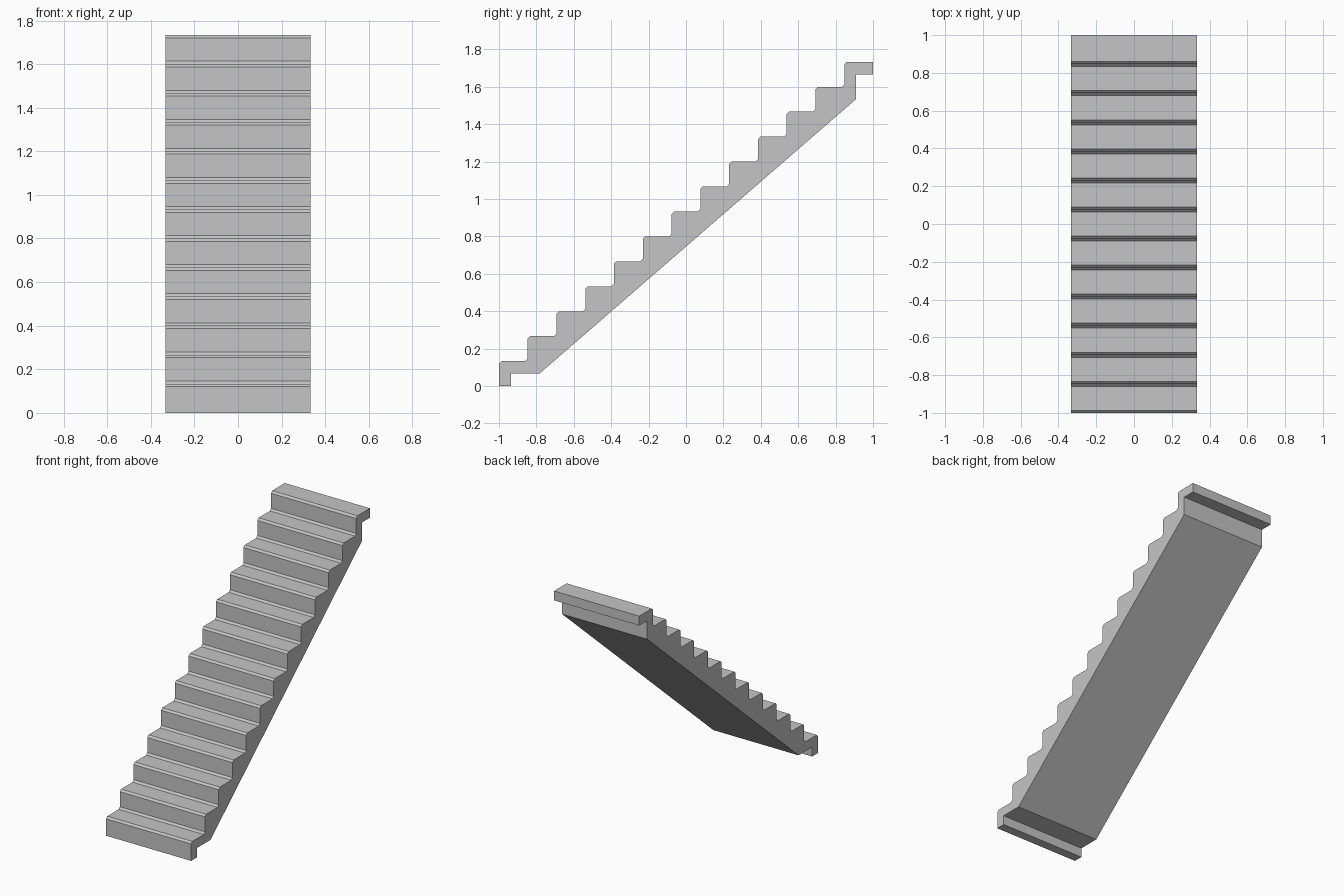
import bpy
import bmesh

cube = bpy.data.objects.get("Cube")
if cube:
    bpy.data.objects.remove(cube, do_unlink=True)

STEPS = 13
RUN = 2 / STEPS
RISE = 0.4 / 3
HALF_WIDTH = 1 / 3
CHAMFER = 0.0133

# Plain grey finish
grey = bpy.data.materials.new("plain_grey")
grey.use_nodes = True
colour = (0.56, 0.56, 0.56, 1)
grey.diffuse_color = colour
grey.node_tree.nodes["Principled BSDF"].inputs["Base Color"].default_value = colour

# Stepped upper outline, with a chamfer at each nosing and inner corner
profile = [(-1, 0)]
for i in range(STEPS):
    y, z = -1 + i * RUN, (i + 1) * RISE
    if i:
        profile += [(y - CHAMFER, z - RISE), (y, z - RISE + CHAMFER)]
    profile += [(y, z - CHAMFER), (y + CHAMFER, z)]
top = STEPS * RISE
profile.append((1, top))

# Top lip, sloping soffit and bottom foot
profile += [(1, top - RISE / 2), (0.91, top - RISE / 2), (0.91, 1.535),
            (-0.783, RISE / 2), (-0.935, RISE / 2), (-0.935, 0)]

# Extrude the outline across the width of the flight
bm = bmesh.new()
side = bm.faces.new([bm.verts.new((-HALF_WIDTH, y, z)) for y, z in profile])
extruded = bmesh.ops.extrude_face_region(bm, geom=[side], use_keep_orig=True)
moved = [v for v in extruded["geom"] if isinstance(v, bmesh.types.BMVert)]
bmesh.ops.translate(bm, verts=moved, vec=(2 * HALF_WIDTH, 0, 0))
bmesh.ops.recalc_face_normals(bm, faces=bm.faces)

mesh = bpy.data.meshes.new("stair_flight")
bm.to_mesh(mesh)
bm.free()
mesh.materials.append(grey)
stairs = bpy.data.objects.new("stair_flight", mesh)
bpy.context.collection.objects.link(stairs)
